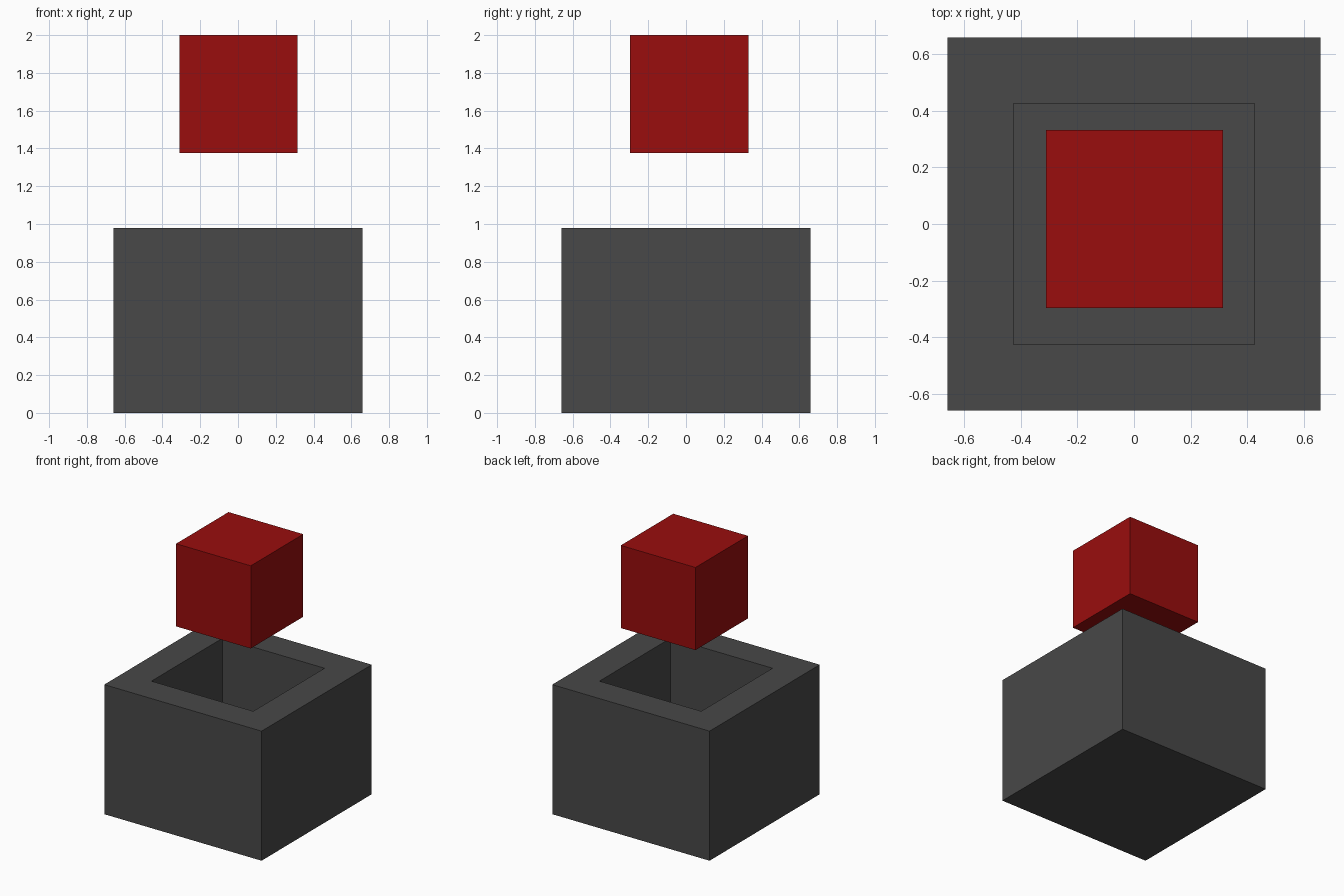
import bpy, bmesh
from mathutils import Matrix, Vector

if "Cube" in bpy.data.objects:
    bpy.data.objects.remove(bpy.data.objects["Cube"])


def box_bmesh(lo, hi):
    lo, hi = Vector(lo), Vector(hi)
    bm = bmesh.new()
    m = Matrix.Translation((lo + hi) / 2) @ Matrix.Diagonal((*(hi - lo), 1))
    bmesh.ops.create_cube(bm, size=1, matrix=m)
    return bm


def finish(bm, name, color):
    bmesh.ops.recalc_face_normals(bm, faces=bm.faces)
    mesh = bpy.data.meshes.new(name)
    bm.to_mesh(mesh)
    bm.free()
    mat = bpy.data.materials.new(name + "_colour")
    mat.diffuse_color = color
    mat.use_nodes = True
    mat.node_tree.nodes["Principled BSDF"].inputs["Base Color"].default_value = mat.diffuse_color
    mesh.materials.append(mat)
    obj = bpy.data.objects.new(name, mesh)
    bpy.context.collection.objects.link(obj)
    return obj


# Base block with a square socket sunk into its top
HALF, HEIGHT, WALL, DEPTH = 0.658, 0.98, 0.328, 0.655
bm = box_bmesh((-HALF, -HALF, 0), (HALF, HALF, HEIGHT))
top = max(bm.faces, key=lambda f: f.calc_center_median().z)
bmesh.ops.inset_region(bm, faces=[top], thickness=WALL)
floor = bmesh.ops.extrude_discrete_faces(bm, faces=[top])["faces"][0]
bmesh.ops.translate(bm, verts=floor.verts, vec=(0, 0, -DEPTH))
finish(bm, "socket_block", (0.065, 0.065, 0.065, 1))

# Red cube hovering above the socket
bm = box_bmesh((-0.311, -0.296, 1.375), (0.314, 0.331, 2.0))
finish(bm, "floating_cube", (0.32, 0.004, 0.004, 1))
